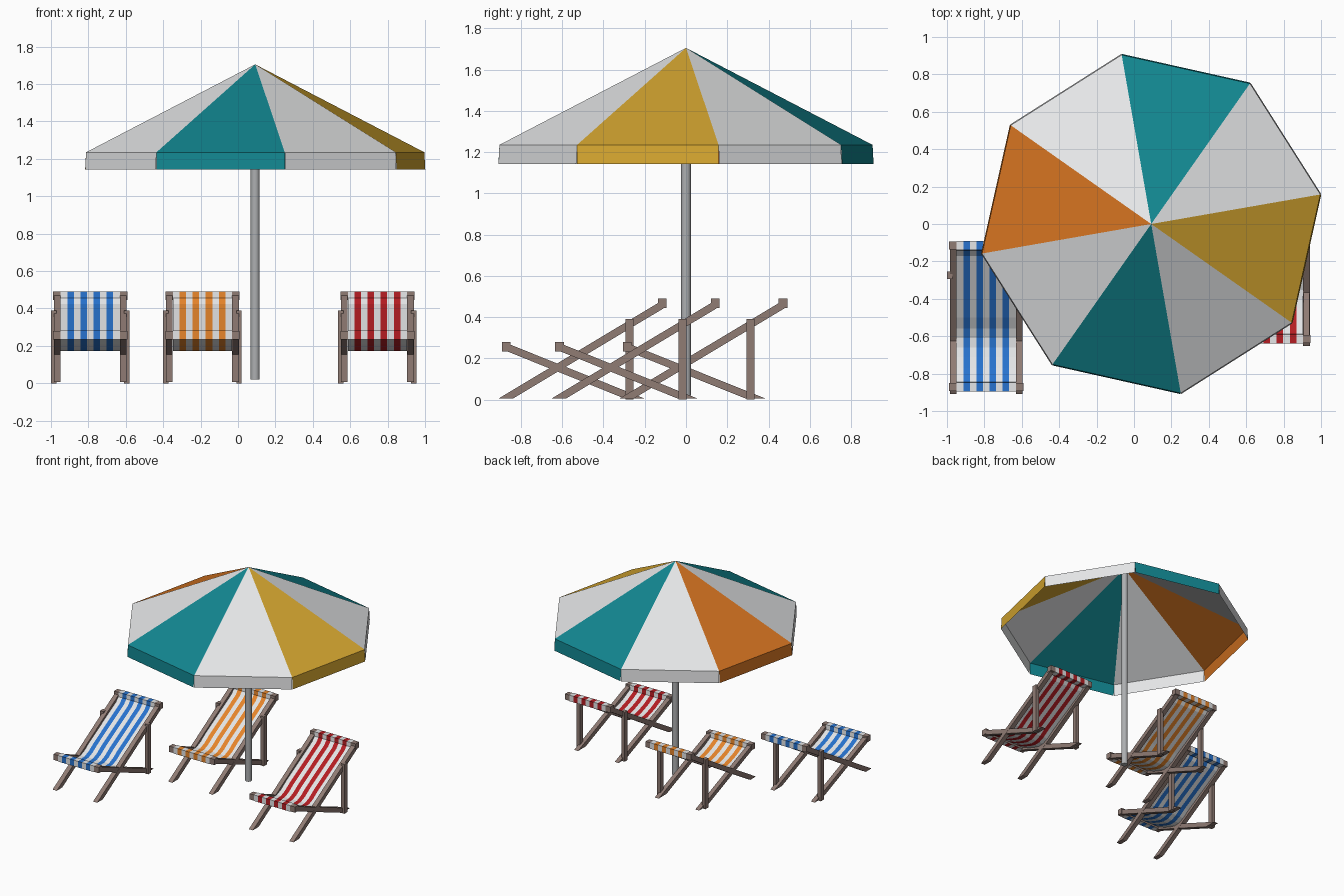
import bpy, bmesh, math
from mathutils import Vector

if "Cube" in bpy.data.objects:
    bpy.data.objects.remove(bpy.data.objects["Cube"])


def mat(name, r, g, b):
    m = bpy.data.materials.new(name)
    m.diffuse_color = (r, g, b, 1)
    m.use_nodes = True
    m.node_tree.nodes["Principled BSDF"].inputs["Base Color"].default_value = m.diffuse_color
    return m


WOOD = mat("weathered wood", .28, .20, .175)
METAL = mat("grey metal", .42, .43, .44)
WHITE = mat("white cloth", .78, .79, .80)
TEAL = mat("teal cloth", .006, .24, .28)
YELLOW = mat("yellow cloth", .68, .39, .03)
RUST = mat("dark orange cloth", .65, .17, .015)
BLUE = mat("blue stripe", .02, .17, .62)
ORANGE = mat("orange stripe", .85, .25, .025)
RED = mat("red stripe", .46, .012, .016)


def finish(bm, name, mats, loc=(0, 0, 0)):
    me = bpy.data.meshes.new(name)
    bm.to_mesh(me)
    bm.free()
    for m in mats:
        me.materials.append(m)
    ob = bpy.data.objects.new(name, me)
    ob.location = loc
    bpy.context.collection.objects.link(ob)
    return ob


def prism(bm, profile, x0, x1):
    """Extrude a closed (y, z) profile from x0 to x1."""
    a = [bm.verts.new((x0, y, z)) for y, z in profile]
    b = [bm.verts.new((x1, y, z)) for y, z in profile]
    bm.faces.new(a)
    bm.faces.new(b[::-1])
    n = len(a)
    for i in range(n):
        bm.faces.new((a[i], b[i], b[(i + 1) % n], a[(i + 1) % n]))
    bmesh.ops.recalc_face_normals(bm, faces=bm.faces)


def beam_profile(foot, top, t=.036):
    """Slanted beam: flat cut at the foot, square cut at the top."""
    f, p = Vector(foot), Vector(top)
    d = (p - f).normalized()
    n = Vector((-d.y, d.x)) * t / 2
    h = Vector((t / 2 / abs(d.y), 0)) * (-1 if n.x < 0 else 1)
    return [f - h, p - n, p + n, f + h]


def box_profile(y, z, hy, hz):
    return [(y - hy, z - hz), (y + hy, z - hz), (y + hy, z + hz), (y - hy, z + hz)]


FRONT, TOP = (-.871, .257), (-.115, .467)


def sling(name, stripe, loc):
    # cloth path: round the front bar, along the seat, up the back, round the top bar
    r = .024
    (fy, fz), (ty, tz) = FRONT, TOP
    path = [(fy + r, fz - r), (fy - r, fz - r), (fy - r, fz + r), (fy + r, fz + r),
            (fy + r + .003, fz - .012), (-.77, .208), (-.71, .186), (-.66, .172),
            (-.61, .174), (-.56, .195), (-.50, .236), (-.36, .316), (-.17, .425),
            (ty - r - .002, tz - .01), (ty - r, tz + r), (ty + r, tz + r),
            (ty + r, tz - r), (ty - r, tz - r)]
    bm = bmesh.new()
    w, n = .158, 9
    rows = [[bm.verts.new((-w + 2 * w * i / n, y, z)) for i in range(n + 1)] for y, z in path]
    for a, b in zip(rows, rows[1:]):
        for i in range(n):
            f = bm.faces.new((a[i], a[i + 1], b[i + 1], b[i]))
            f.material_index = i % 2
    return finish(bm, name, [WHITE, stripe], loc)


def deck_chair(label, x, y, stripe):
    loc = (x, y, 0)
    parts = {
        "back_rail": (beam_profile((-.873, .006), (-.118, .458)), .159, .195),
        "seat_rail": (beam_profile((-.25, .006), (-.868, .254)), .160, .194),
        "support_post": (box_profile(-.274, .195, .019, .195), .181, .210),
    }
    for part, (prof, x0, x1) in parts.items():
        bm = bmesh.new()
        prism(bm, prof, x0, x1)
        prism(bm, prof, -x1, -x0)
        finish(bm, f"{label}_{part}s", [WOOD], loc)
    for part, (cy, cz) in (("front_bar", FRONT), ("top_bar", TOP)):
        bm = bmesh.new()
        prism(bm, box_profile(cy, cz, .0215, .0225), -.198, .198)
        finish(bm, f"{label}_{part}", [WOOD], loc)
    sling(f"{label}_sling", stripe, loc)


deck_chair("blue_chair", -.79, 0, BLUE)
deck_chair("orange_chair", -.19, .586, ORANGE)
deck_chair("red_chair", .745, .257, RED)

# parasol canopy: eight sloping panels, each with a hanging valance
R, CX = .918, .092
RIM, HEM, APEX = 1.235, 1.143, 1.705
bm = bmesh.new()
order = [0, 1, 0, 3, 0, 1, 0, 2]  # white, teal, white, orange, ..., yellow
apex = bm.verts.new((0, 0, APEX))
angles = [math.radians(9.9 + 45 * k) for k in range(8)]
rim = [Vector((R * math.cos(a), R * math.sin(a), RIM)) for a in angles]
rv = [bm.verts.new(p) for p in rim]
for k in range(8):
    j = (k + 1) % 8
    out = ((rim[k] + rim[j]) / 2)
    out.z = 0
    drop = out.normalized() * .005 + Vector((0, 0, HEM - RIM))
    low = [bm.verts.new(rim[i] + drop) for i in (k, j)]
    for f in (bm.faces.new((rv[k], rv[j], apex)),
              bm.faces.new((low[0], low[1], rv[j], rv[k]))):
        f.material_index = order[k]
finish(bm, "parasol_canopy", [WHITE, TEAL, YELLOW, RUST], (CX, 0, 0))

# parasol pole
bpy.ops.mesh.primitive_cylinder_add(vertices=16, radius=.024, depth=1.665,
                                    location=(CX, 0, .02 + 1.665 / 2))
pole = bpy.context.object
pole.name = "parasol_pole"
pole.data.materials.append(METAL)
bpy.ops.object.shade_smooth_by_angle()
